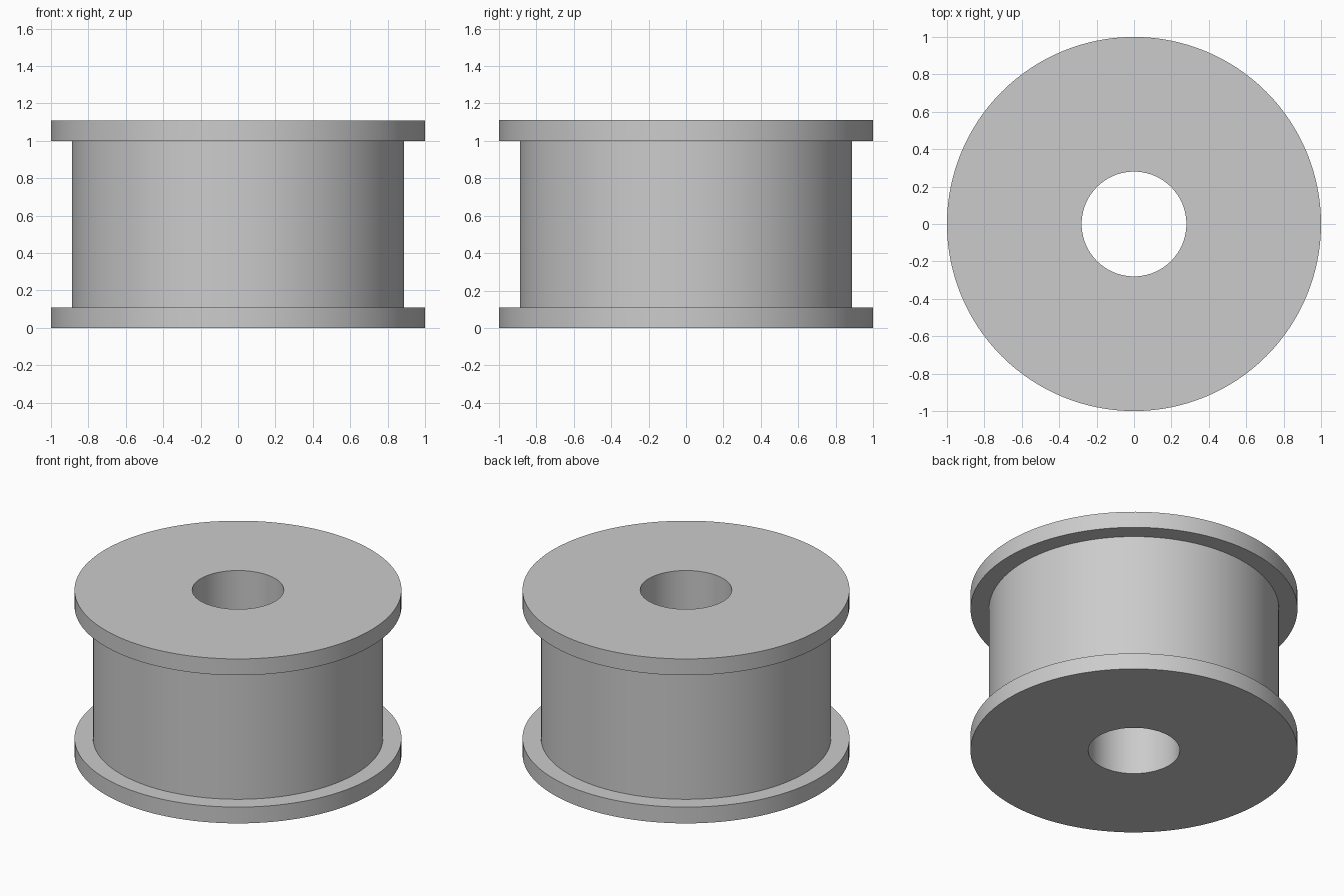
import bpy
import bmesh
import math

cube = bpy.data.objects.get("Cube")
if cube:
    bpy.data.objects.remove(cube, do_unlink=True)

FLANGE_R, DRUM_R, BORE_R = 1.0, 0.887, 0.28
HEIGHT, FLANGE_H = 1.11, 0.11
SEGMENTS = 128

# Plain grey material
grey = bpy.data.materials.new("light grey")
grey.use_nodes = True
colour = (0.6, 0.6, 0.6, 1.0)
grey.diffuse_color = colour
grey.node_tree.nodes["Principled BSDF"].inputs["Base Color"].default_value = colour

# Half section of the spool: bore, lower flange, drum, upper flange
profile = [
    (BORE_R, 0), (FLANGE_R, 0), (FLANGE_R, FLANGE_H), (DRUM_R, FLANGE_H),
    (DRUM_R, HEIGHT - FLANGE_H), (FLANGE_R, HEIGHT - FLANGE_H),
    (FLANGE_R, HEIGHT), (BORE_R, HEIGHT),
]

# Revolve the closed section around the vertical axis
bm = bmesh.new()
verts = [bm.verts.new((r, 0, z)) for r, z in profile]
edges = [bm.edges.new((v, verts[(i + 1) % len(verts)])) for i, v in enumerate(verts)]
bmesh.ops.spin(bm, geom=verts + edges, cent=(0, 0, 0), axis=(0, 0, 1),
               angle=math.tau, steps=SEGMENTS, use_merge=False)
bmesh.ops.remove_doubles(bm, verts=bm.verts[:], dist=0.0001)
bmesh.ops.recalc_face_normals(bm, faces=bm.faces[:])

mesh = bpy.data.meshes.new("spool")
bm.to_mesh(mesh)
bm.free()
mesh.materials.append(grey)
spool = bpy.data.objects.new("spool", mesh)
bpy.context.collection.objects.link(spool)

# Smooth walls with crisp rims
bpy.ops.object.select_all(action="DESELECT")
spool.select_set(True)
bpy.context.view_layer.objects.active = spool
bpy.ops.object.shade_smooth_by_angle(angle=math.radians(30))
